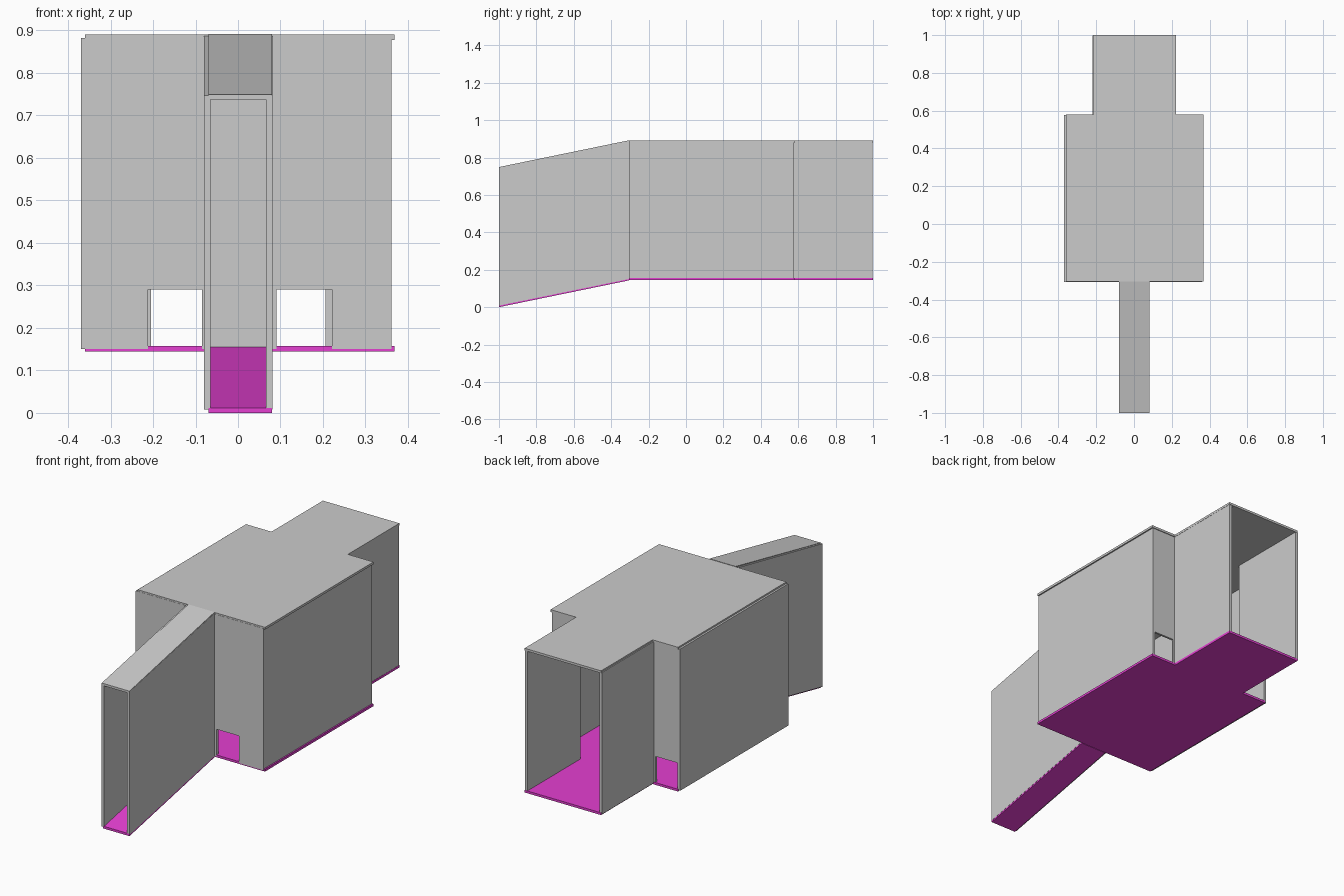
import bpy
import bmesh

if "Cube" in bpy.data.objects:
    bpy.data.objects.remove(bpy.data.objects["Cube"])

floor_mat = bpy.data.materials.new("floor_magenta")
floor_mat.diffuse_color = (0.78, 0.05, 0.64, 1)
floor_mat.use_nodes = True
floor_mat.node_tree.nodes["Principled BSDF"].inputs["Base Color"].default_value = floor_mat.diffuse_color


def prism(name, profile, axis, start, end, mat=None):
    """Extrude a flat outline along x (y,z points), y (x,z points) or z (x,y points)."""
    place = {"x": lambda a, b, t: (t, a, b),
             "y": lambda a, b, t: (a, t, b),
             "z": lambda a, b, t: (a, b, t)}[axis]
    bm = bmesh.new()
    low = [bm.verts.new(place(a, b, start)) for a, b in profile]
    high = [bm.verts.new(place(a, b, end)) for a, b in profile]
    bm.faces.new(low)
    bm.faces.new(high)
    n = len(profile)
    for i in range(n):
        j = (i + 1) % n
        bm.faces.new((low[i], low[j], high[j], high[i]))
    bmesh.ops.recalc_face_normals(bm, faces=bm.faces)
    mesh = bpy.data.meshes.new(name)
    bm.to_mesh(mesh)
    bm.free()
    obj = bpy.data.objects.new(name, mesh)
    bpy.context.collection.objects.link(obj)
    if mat:
        mesh.materials.append(mat)
    return obj


def rect(a0, a1, b0, b1):
    return [(a0, b0), (a1, b0), (a1, b1), (a0, b1)]


FRONT, BACK = -0.305, 0.58      # room ends in y
BOTTOM, TOP = 0.15, 0.882       # wall heights
SILL, LINTEL = 0.15, 0.29       # low openings
T = 0.015                       # wall thickness
S = 0.012                       # slab thickness

# Room and rear passage slabs
for name, z, mat in (("floor", 0.145, floor_mat), ("ceiling", 0.878, None)):
    prism("room_" + name, rect(-0.36, 0.368, FRONT, BACK), "z", z, z + S, mat)
    prism("rear_" + name, rect(-0.215, 0.222, BACK, 1.0), "z", z, z + S, mat)

# Sloping front passage slabs
for name, z, mat in (("floor", 0.0, floor_mat), ("ceiling", 0.737, None)):
    prism("ramp_" + name,
          [(-1, z), (FRONT, z + 0.143), (FRONT, z + 0.143 + S), (-1, z + S)],
          "x", -0.07, 0.08, mat)

# Long side walls, left and right
ramp_side = [(-1, 0.008), (FRONT, BOTTOM), (FRONT, 0.887), (-1, 0.747)]
for side, room_x, rear_x, ramp_x in (("left", -0.37, -0.22, -0.08),
                                     ("right", 0.346, 0.206, 0.066)):
    prism("room_wall_" + side, rect(FRONT, BACK - 0.006, BOTTOM, TOP), "x", room_x, room_x + T)
    prism("rear_wall_" + side, rect(BACK - 0.006, 0.998, BOTTOM, TOP), "x", rear_x, rear_x + T)
    prism("ramp_wall_" + side, ramp_side, "x", ramp_x, ramp_x + T)

# Room front wall with two low openings beside the ramp
prism("room_front_wall",
      [(-0.37, BOTTOM), (-0.212, SILL), (-0.212, LINTEL), (-0.085, LINTEL), (-0.085, SILL),
       (0.091, SILL), (0.091, LINTEL), (0.221, LINTEL), (0.221, SILL),
       (0.361, BOTTOM), (0.361, TOP), (-0.37, TOP)],
      "y", FRONT - 0.001, FRONT + T)

# Room back walls, each with a low opening, either side of the rear passage
for side, x0, x1 in (("left", -0.37, -0.205), ("right", 0.206, 0.361)):
    a, b = (x0 + 0.014, -0.23) if side == "left" else (0.23, x1 - 0.014)
    prism("room_back_wall_" + side,
          [(x0, BOTTOM), (a, SILL), (a, LINTEL), (b, LINTEL), (b, SILL),
           (x1, BOTTOM), (x1, TOP), (x0, TOP)],
          "y", BACK - T, BACK - 0.004)
